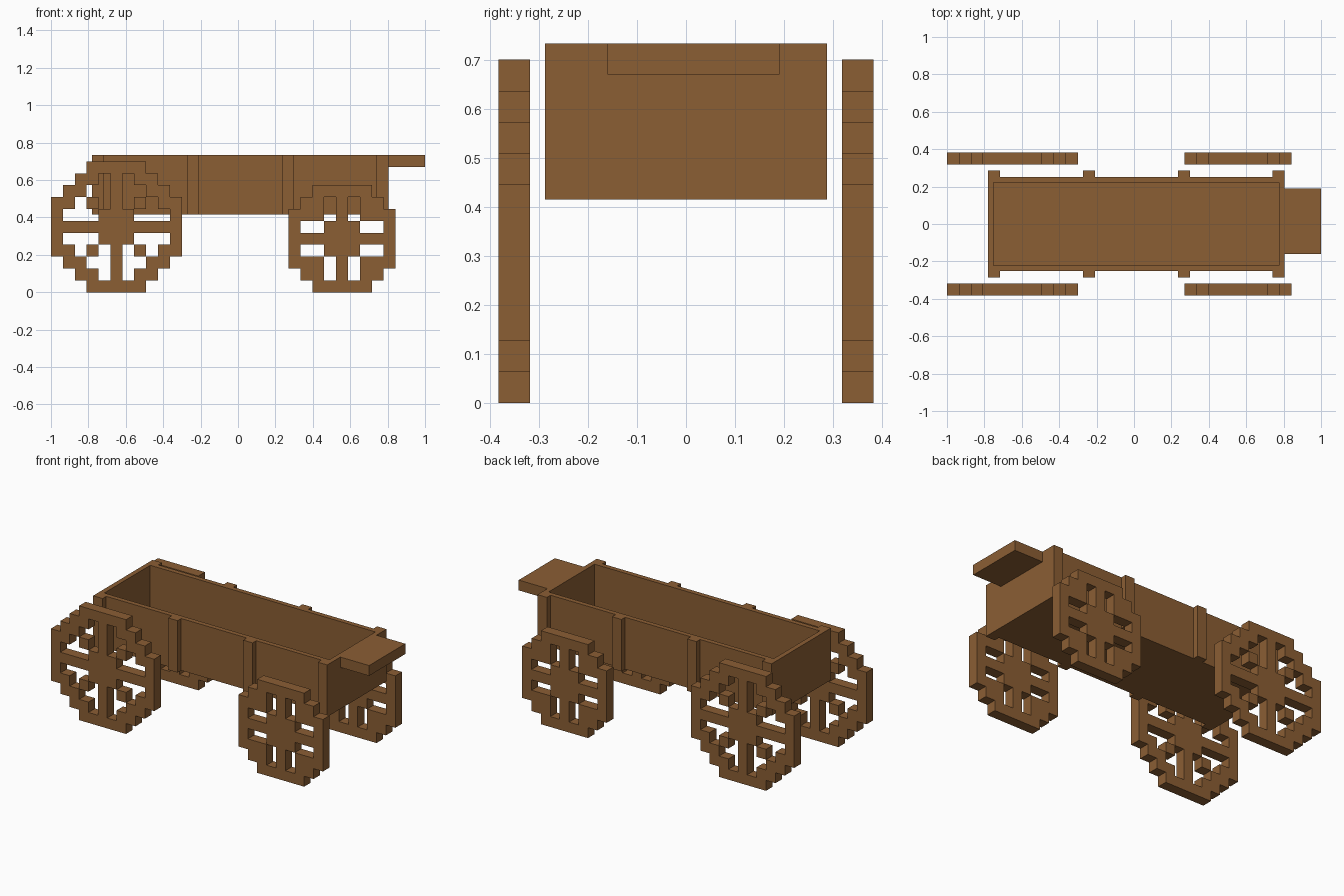
import bpy
import bmesh

if "Cube" in bpy.data.objects:
    bpy.data.objects.remove(bpy.data.objects["Cube"], do_unlink=True)

U = 0.0636  # block unit

# One wood colour for the whole cart
wood = bpy.data.materials.new("brown wood")
wood.use_nodes = True
COLOUR = (0.258, 0.112, 0.034, 1.0)
wood.diffuse_color = COLOUR
bsdf = next(n for n in wood.node_tree.nodes if n.type == 'BSDF_PRINCIPLED')
bsdf.inputs["Base Color"].default_value = COLOUR
bsdf.inputs["Roughness"].default_value = 0.8


def finish(name, bm):
    mesh = bpy.data.meshes.new(name)
    bm.to_mesh(mesh)
    bm.free()
    mesh.materials.append(wood)
    obj = bpy.data.objects.new(name, mesh)
    bpy.context.collection.objects.link(obj)
    return obj


def box(name, x0, x1, y0, y1, z0, z1):
    bm = bmesh.new()
    bmesh.ops.create_cube(bm, size=1)
    for v in bm.verts:
        v.co = ((x0 + x1) / 2 + v.co.x * (x1 - x0),
                (y0 + y1) / 2 + v.co.y * (y1 - y0),
                (z0 + z1) / 2 + v.co.z * (z1 - z0))
    return finish(name, bm)


def wheel(name, half, x0, y0):
    """Blocky wheel from the rows of its lower half, mirrored about the hub row."""
    rows = half + half[-2::-1]
    cells = {(c, r) for r, row in enumerate(rows)
             for c, ch in enumerate(row) if ch == "#"}
    bm = bmesh.new()
    cache = {}

    def vert(c, k, r):
        if (c, k, r) not in cache:
            cache[c, k, r] = bm.verts.new((x0 + c * U, y0 + k * U, r * U))
        return cache[c, k, r]

    def face(*pts):
        bm.faces.new([vert(*p) for p in pts])

    for c, r in sorted(cells):
        # Corners counter-clockwise from the front, with the neighbour beyond each edge
        ring = [(c, r), (c + 1, r), (c + 1, r + 1), (c, r + 1)]
        beyond = [(c, r - 1), (c + 1, r), (c, r + 1), (c - 1, r)]
        face(*[(a, 0, b) for a, b in ring])
        face(*[(a, 1, b) for a, b in reversed(ring)])
        for i in range(4):
            if beyond[i] not in cells:
                (a, b), (d, e) = ring[i], ring[(i + 1) % 4]
                face((a, 0, b), (a, 1, b), (d, 1, e), (d, 0, e))
    return finish(name, bm)


# Wheels: large pair at -x, small pair at +x
LARGE = ["...#####...",
         "..##.#.##..",
         ".##..#..##.",
         "##.#.#.#.##",
         "#...###...#",
         "###########"]
SMALL = ["..#####..",
         ".##.#.##.",
         "###.#.###",
         "#..###..#",
         "#########"]
for side, y in (("front", -6 * U), ("back", 5 * U)):
    wheel("large_wheel_" + side, LARGE, -1.0, y)
    wheel("small_wheel_" + side, SMALL, 0.27, y)

# Open box body: floor, two sides, two ends
X0, X1, Y, Z0, Z1, T = -0.78, 0.805, 0.252, 0.415, 0.733, 0.03
box("floor", X0 + T, X1 - T, -Y + T, Y - T, Z0, Z0 + T)
box("side_wall_front", X0, X1, -Y, -Y + T, Z0, Z1)
box("side_wall_back", X0, X1, Y - T, Y, Z0, Z1)
box("end_wall_right", X0, X0 + T, -Y + T, Y - T, Z0, Z1)
box("end_wall_left", X1 - T, X1, -Y + T, Y - T, Z0, Z1)

# Upright posts along both sides
for i, x in enumerate((X0, -0.272, 0.236, X1 - U)):
    box(f"post_front_{i + 1}", x, x + U, -0.287, -Y, Z0, Z1)
    box(f"post_back_{i + 1}", x, x + U, Y, 0.287, Z0, Z1)

# Seat board sticking out of the left end
box("seat_board", X1, 1.0, -0.16, 0.19, 0.67, Z1)
